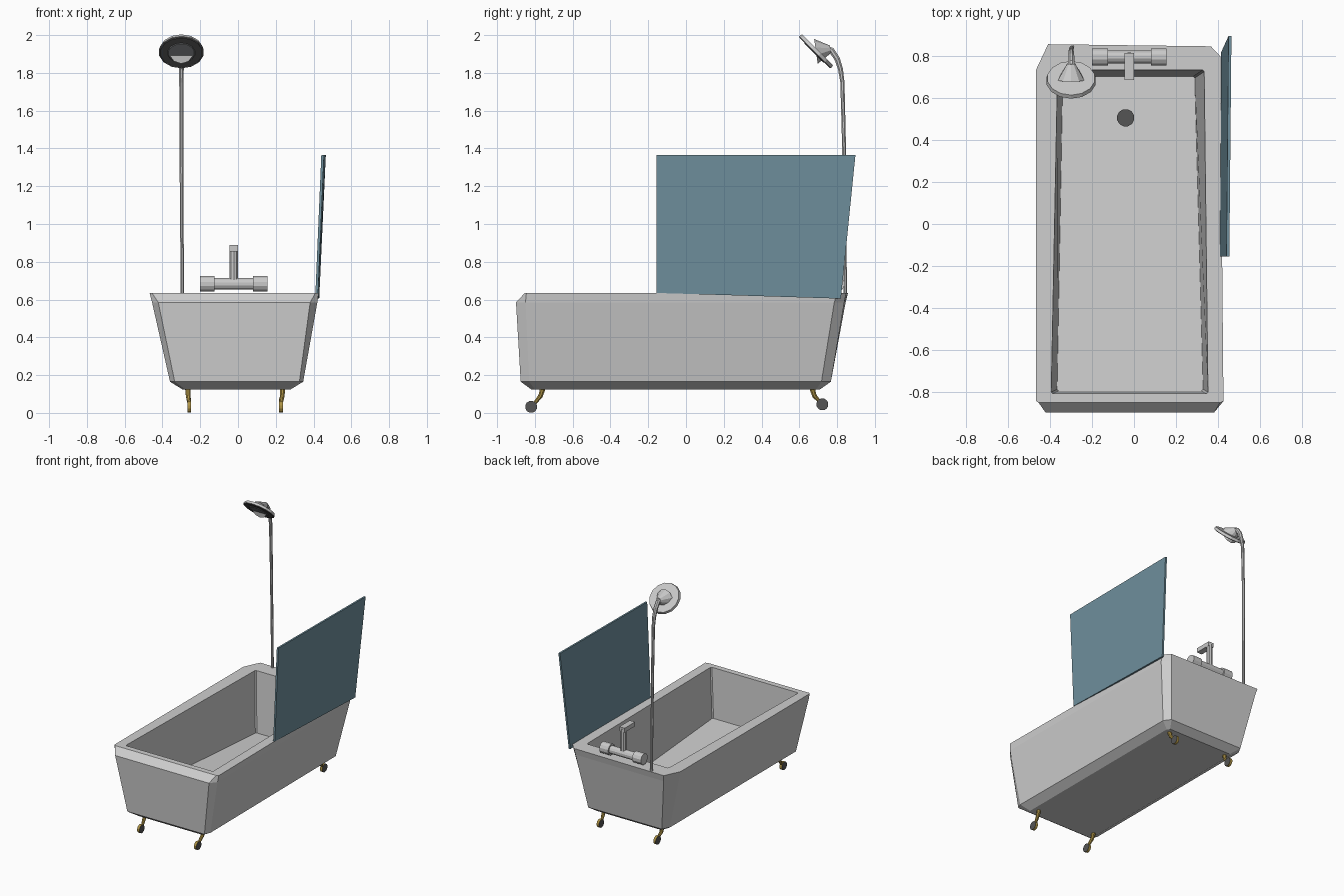
import bpy, bmesh, math
from mathutils import Vector

if "Cube" in bpy.data.objects:
    bpy.data.objects.remove(bpy.data.objects["Cube"])


def mat(name, r, g, b):
    m = bpy.data.materials.new(name)
    m.diffuse_color = (r, g, b, 1)
    m.use_nodes = True
    m.node_tree.nodes["Principled BSDF"].inputs["Base Color"].default_value = m.diffuse_color
    return m


ENAMEL = mat("light grey enamel", .62, .62, .62)
CHROME = mat("chrome grey", .58, .58, .58)
GLASS = mat("blue grey glass", .16, .28, .34)
BRASS = mat("brass", .42, .29, .06)
DARK = mat("dark grey", .09, .09, .09)
NOZZLE = mat("nozzle grey", .22, .23, .24)


def finish(name, bm, *mats):
    bmesh.ops.recalc_face_normals(bm, faces=bm.faces)
    me = bpy.data.meshes.new(name)
    bm.to_mesh(me)
    bm.free()
    for m in mats:
        me.materials.append(m)
    ob = bpy.data.objects.new(name, me)
    bpy.context.collection.objects.link(ob)
    return ob


def loft(name, rings, *mats, cap_mat=None):
    """Skin equal-length rings of points and cap both ends."""
    bm = bmesh.new()
    vs = [[bm.verts.new(p) for p in r] for r in rings]
    n = len(vs[0])
    for a, b in zip(vs, vs[1:]):
        for i in range(n):
            bm.faces.new((a[i], a[(i + 1) % n], b[(i + 1) % n], b[i]))
    caps = [bm.faces.new(vs[0][::-1]), bm.faces.new(vs[-1])]
    if cap_mat:
        for f in caps:
            f.material_index = 1
        mats = mats + (cap_mat,)
    return finish(name, bm, *mats)


def tube(name, path, radii, sides, *mats, cap_mat=None):
    """Round section following a path, with one radius per point."""
    pts = [Vector(p) for p in path]
    rings = []
    for i, p in enumerate(pts):
        d = (pts[min(i + 1, len(pts) - 1)] - pts[max(i - 1, 0)]).normalized()
        u = Vector((1, 0, 0)) if abs(d.x) < .9 else Vector((0, 1, 0))
        v = d.cross(u).normalized()
        u = v.cross(d)
        rings.append([p + radii[i] * (u * math.cos(t) + v * math.sin(t))
                      for t in (2 * math.pi * (k + .5) / sides for k in range(sides))])
    return loft(name, rings, *mats, cap_mat=cap_mat)


def box(name, lo, hi, m):
    ring = [(lo[0], lo[1]), (hi[0], lo[1]), (hi[0], hi[1]), (lo[0], hi[1])]
    return loft(name, [[(x, y, z) for x, y in ring] for z in (lo[2], hi[2])], m)


# Tub: outer shell rings, rim, inner walls and sloping floor
def ring(z, pts):
    return [(x, y, z) for x, y in pts]


def inner(fl, fr, br, bl, zf, zb, c=.008):
    return [(fl[0], fl[1] + c, zf), (fl[0] + c, fl[1], zf),
            (fr[0] - c, fr[1], zf), (fr[0], fr[1] + c, zf),
            (br[0], br[1] - c, zb), (br[0] - c, br[1], zb),
            (bl[0] + c, bl[1], zb), (bl[0], bl[1] - c, zb)]


loft("tub", [
    ring(.125, [(-.295, -.80), (-.28, -.82), (.265, -.82), (.28, -.80),
                (.28, .69), (.265, .71), (-.28, .71), (-.295, .69)]),
    ring(.165, [(-.36, -.83), (-.335, -.875), (.325, -.875), (.345, -.83),
                (.335, .717), (.30, .767), (-.33, .767), (-.36, .71)]),
    ring(.585, [(-.455, -.85), (-.422, -.9), (.382, -.9), (.42, -.85),
                (.41, .785), (.36, .838), (-.40, .845), (-.455, .73)]),
    ring(.635, [(-.468, -.845), (-.455, -.853), (.41, -.853), (.427, -.845),
                (.412, .80), (.367, .848), (-.41, .858), (-.468, .735)]),
    inner((-.395, -.81), (.353, -.81), (.335, .735), (-.365, .735), .635, .635),
    inner((-.367, -.797), (.33, -.797), (.29, .705), (-.34, .705), .25, .17),
], ENAMEL)

# Drain, lying on the sloping floor
tube("drain", [(-.04, .507, .172), (-.04, .507, .192)], [.042, .042], 12, DARK)

# Glass screen
outer = [(.424, -.155, .635), (.43, .82, .605), (.465, .897, 1.365), (.455, -.155, 1.365)]
loft("glass_screen", [[(x - .014, y, z) for x, y, z in outer], outer], GLASS)

# Tap: bar, two knobs, and the spout
tube("tap_bar", [(-.15, .797, .683), (.10, .797, .683)], [.031] * 2, 12, CHROME)
for side, x in (("left", -.20), ("right", .08)):
    tube("tap_knob_" + side, [(x, .797, .683), (x + .075, .797, .683)], [.043] * 2, 12, CHROME)
tube("tap_post", [(-.0225, .797, .69), (-.0225, .797, .875)], [.023] * 2, 10, CHROME)
box("tap_spout", (-.045, .687, .855), (0, .815, .888), CHROME)

# Shower pole
tube("shower_pole", [(-.295, .843, .62), (-.297, .84, 1.0), (-.30, .837, 1.4), (-.30, .828, 1.75),
                     (-.30, .818, 1.82), (-.30, .80, 1.875), (-.30, .77, 1.92), (-.30, .745, 1.925)],
     [.010, .010, .011, .012, .014, .016, .017, .017], 8, CHROME)

# Shower head: tilted disc, cone behind it, dark face and nozzle plate
C = Vector((-.30, .688, 1.914))
N = Vector((0, -.707, -.707))
tube("shower_cone", [C, (-.30, .765, 1.925)], [.066, .02], 10, CHROME)
tube("shower_disc", [C - N * .012, C + N * .007], [.115, .12], 14, CHROME)
tube("shower_face", [C + N * .006, C + N * .011], [.117, .112], 14, DARK)
tube("shower_nozzles", [C + N * .01, C + N * .014], [.075, .07], 14, NOZZLE)

# Legs: curved brass strut ending in a thin foot disc with dark sides
for name, s, y0, yf, zf in (("front", -1, -.755, -.82, .032), ("back", 1, .665, .722, .045)):
    for side, x, t in (("left", -.258, -1), ("right", .228, 1)):
        tube(f"{name}_{side}_leg",
             [(x + t * .008, y0, .14), (x + t * .006, y0 + s * .015, .09), (x, yf - s * .02, zf + .02),
              (x, yf, zf)], [.016, .013, .010, .010], 8, BRASS)
        tube(f"{name}_{side}_foot", [(x - .010, yf, zf), (x + .010, yf, zf)],
             [.032, .032], 12, BRASS, cap_mat=DARK)
